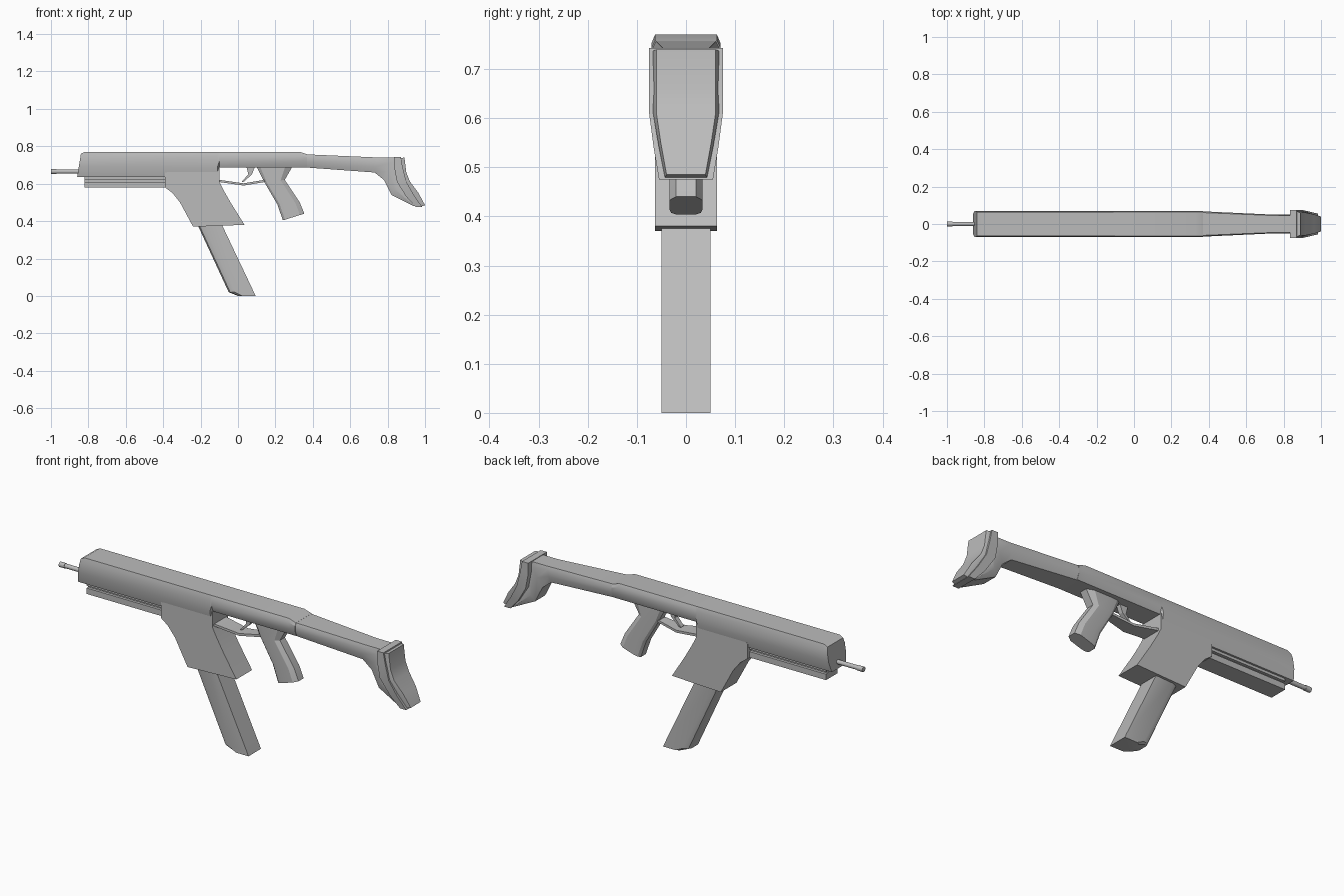
import bpy, bmesh, math
from mathutils import Vector

cube = bpy.data.objects.get("Cube")
if cube:
    bpy.data.objects.remove(cube, do_unlink=True)

grey = bpy.data.materials.new("plain_grey")
grey.use_nodes = True
grey.diffuse_color = (0.5, 0.5, 0.5, 1)
grey.node_tree.nodes["Principled BSDF"].inputs["Base Color"].default_value = grey.diffuse_color


def finish(obj):
    """Give the part its colour and smooth shading with sharp edges kept."""
    obj.data.materials.append(grey)
    bpy.ops.object.select_all(action="DESELECT")
    obj.select_set(True)
    bpy.context.view_layer.objects.active = obj
    bpy.ops.object.shade_smooth_by_angle(angle=math.radians(25))


def loft(name, first_edge, second_edge, width, half_section):
    """Skin sections stretched between two side-view edges.

    width gives the half width at a point (x, z). half_section lists
    (width factor, position from first to second edge) and is mirrored.
    """
    section = half_section + [(-u, t) for u, t in reversed(half_section)]
    bm = bmesh.new()
    rings = []
    for start, end in zip(first_edge, second_edge):
        ring = []
        for u, t in section:
            x, z = Vector(start).lerp(Vector(end), t)
            ring.append(bm.verts.new((x, u * width(x, z), z)))
        rings.append(ring)
    for ring, following in zip(rings, rings[1:]):
        for i in range(len(section)):
            bm.faces.new((ring[i - 1], ring[i], following[i], following[i - 1]))
    bm.faces.new(rings[0])
    bm.faces.new(rings[-1])
    bmesh.ops.recalc_face_normals(bm, faces=bm.faces)
    mesh = bpy.data.meshes.new(name)
    bm.to_mesh(mesh)
    bm.free()
    obj = bpy.data.objects.new(name, mesh)
    bpy.context.collection.objects.link(obj)
    finish(obj)


def constant(value):
    return lambda x, z: value


def rod(name, left, right, radius, height):
    """Cylinder lying along x."""
    bpy.ops.mesh.primitive_cylinder_add(
        vertices=16, radius=radius, depth=right - left,
        location=((left + right) / 2, 0, height), rotation=(0, math.pi / 2, 0))
    bpy.context.object.name = name
    finish(bpy.context.object)


# Shared cross-sections
box = [(1, 0), (1, 1)]
body = [(0.9, 0), (1, 0.2), (1, 0.6), (0.8, 1)]
rounded = [(0.6, 0), (0.9, 0.1), (1, 0.3), (1, 0.8), (0.6, 1)]
front_rounded = [(0.5, 0), (0.8, 0.06), (1, 0.25), (1, 1)]
pad_section = [(1, 0), (1, 0.4), (0.9, 1)]
grooved = [(1, 0), (1, 0.3), (0.7, 0.3), (0.7, 0.5), (1, 0.5), (1, 1)]

# Receiver, stepped up above the trigger opening
top, bottom, opening = 0.77, 0.635, 0.687
loft("receiver",
     [(-0.84, 0.76), (-0.82, top), (-0.11, top), (-0.1, top), (0.33, top), (0.37, 0.757)],
     [(-0.86, bottom), (-0.84, bottom), (-0.11, bottom), (-0.1, opening),
      (0.34, opening), (0.37, opening)],
     constant(0.07), body)

# Stock arm, narrowing backwards and bending down into the butt
loft("stock_arm",
     [(0.36, 0.757), (0.75, 0.74), (0.84, 0.74), (0.86, 0.62), (0.95, 0.48)],
     [(0.36, opening), (0.73, 0.66), (0.78, 0.62), (0.82, 0.54), (0.94, 0.48)],
     lambda x, z: max(0.05, 0.068 - 0.05 * (x - 0.36)), body)

# Butt plate and pad, both narrowing towards the toe
toe = 0.475
loft("butt_plate",
     [(0.835, 0.743), (0.835, 0.69), (0.85, 0.61), (0.9, 0.53), (0.95, toe)],
     [(0.87, 0.743), (0.88, 0.69), (0.9, 0.61), (0.94, 0.54), (0.985, toe)],
     lambda x, z: min(0.075, 0.055 + (z - toe) / 6), box)
loft("butt_pad",
     [(0.86, 0.735), (0.87, 0.66), (0.89, 0.61), (0.93, 0.54), (0.97, toe)],
     [(0.89, 0.74), (0.9, 0.66), (0.92, 0.61), (0.965, 0.55), (1, 0.485)],
     lambda x, z: min(0.067, 0.042 + (z - toe) / 5), pad_section)

# Magazine well and magazine
loft("magazine_well",
     [(-0.39, 0.66), (-0.39, 0.58), (-0.35, 0.55), (-0.31, 0.5), (-0.24, 0.37)],
     [(-0.1, 0.69), (-0.1, 0.61), (-0.08, 0.57), (-0.04, 0.5), (0.035, 0.38)],
     constant(0.063), box)
loft("magazine",
     [(-0.23, 0.41), (-0.05, 0.02), (0, 0)],
     [(-0.1, 0.41), (0.085, 0.02), (0.094, 0)],
     constant(0.05), front_rounded)

# Pistol grip
loft("pistol_grip",
     [(0.1, 0.69), (0.14, 0.61), (0.21, 0.49), (0.24, 0.404)],
     [(0.29, 0.69), (0.25, 0.62), (0.33, 0.5), (0.355, 0.44)],
     constant(0.034), rounded)

# Trigger and its guard, which narrows towards the grip
loft("trigger",
     [(0.045, 0.69), (0.055, 0.65), (0.02, 0.61)],
     [(0.09, 0.69), (0.075, 0.65), (0.03, 0.61)],
     constant(0.012), box)
guard = [(-0.11, 0.61), (0.03, 0.59), (0.15, 0.61)]
loft("trigger_guard", [(x, z + 0.012) for x, z in guard], guard,
     lambda x, z: 0.038 - x / 10, box)

# Grooved rail under the front
ends = (-0.82, -0.38)
loft("under_rail", [(x, 0.64) for x in ends], [(x, 0.58) for x in ends],
     constant(0.046), grooved)

# Barrel with a slightly thicker muzzle
rod("barrel", -0.98, -0.83, 0.011, 0.665)
rod("muzzle", -1, -0.97, 0.013, 0.665)
